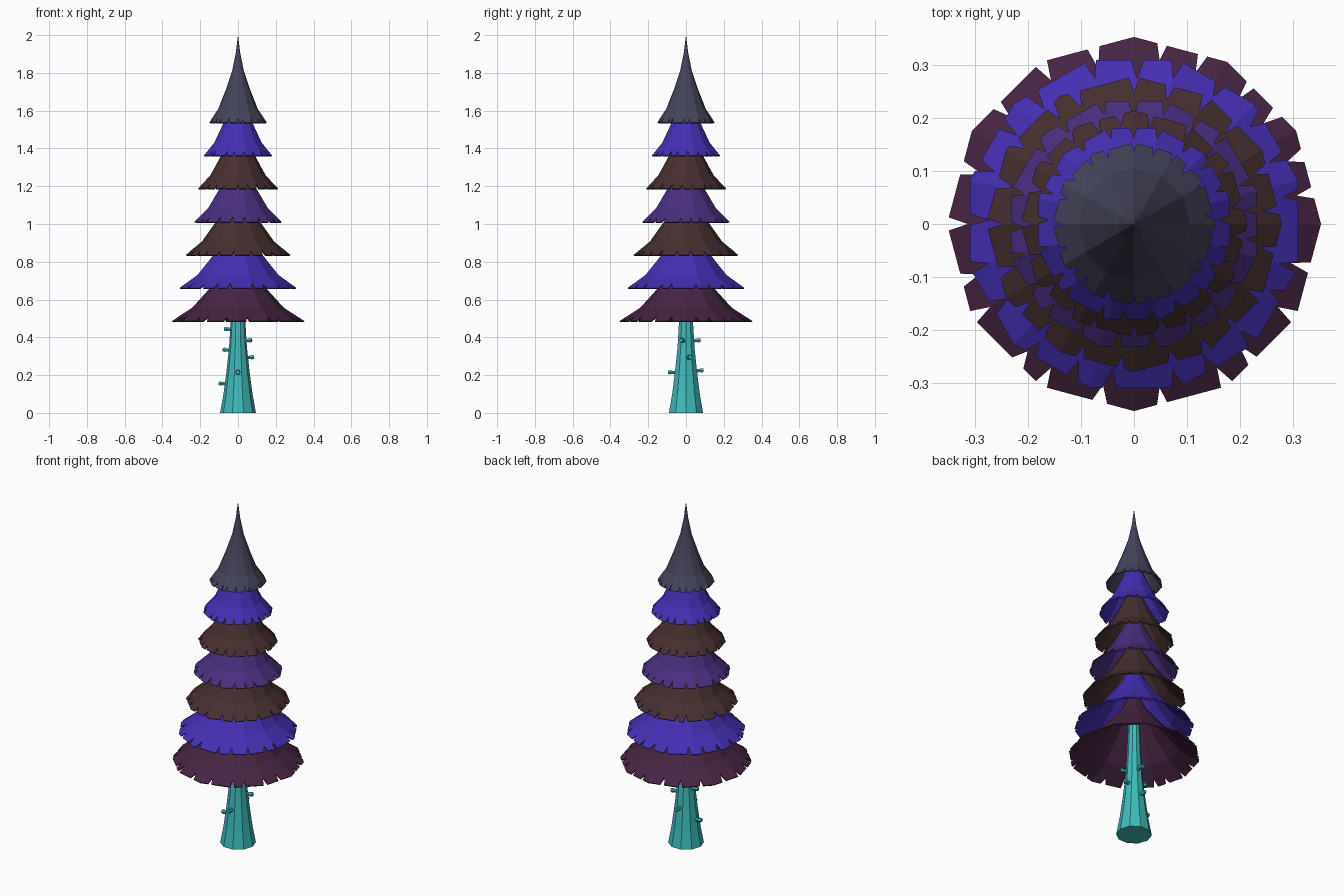
import bpy, bmesh, math, random
from mathutils import Vector

random.seed(7)
if "Cube" in bpy.data.objects:
    bpy.data.objects.remove(bpy.data.objects["Cube"])


def material(name, rgb):
    m = bpy.data.materials.new(name)
    m.use_nodes = True
    m.diffuse_color = (*rgb, 1)
    bsdf = next(n for n in m.node_tree.nodes if n.type == 'BSDF_PRINCIPLED')
    bsdf.inputs["Base Color"].default_value = (*rgb, 1)
    return m


plum = material("plum", (0.062, 0.018, 0.056))
blue = material("violet_blue", (0.060, 0.028, 0.45))
brown = material("dark_brown", (0.062, 0.028, 0.029))
purple = material("purple", (0.066, 0.028, 0.21))
slate = material("slate", (0.058, 0.058, 0.105))
teal = material("teal", (0.05, 0.50, 0.50))


def finish(name, bm, mat):
    bmesh.ops.recalc_face_normals(bm, faces=bm.faces)
    me = bpy.data.meshes.new(name)
    bm.to_mesh(me)
    bm.free()
    me.materials.append(mat)
    ob = bpy.data.objects.new(name, me)
    bpy.context.collection.objects.link(ob)
    return ob


def ring(bm, sides, radius, z, turn=0.0):
    step = math.tau / sides
    return [bm.verts.new((radius * math.cos(i * step + turn),
                          radius * math.sin(i * step + turn), z)) for i in range(sides)]


def bridge(bm, low, high):
    n = len(low)
    for i in range(n):
        j = (i + 1) % n
        bm.faces.new((low[i], low[j], high[j], high[i]))


# Bell-shaped skirt: (share of rim radius, height above rim)
BELL = [(1, 0), (0.69, 0.07), (0.42, 0.175), (0.2, 0.275), (0.08, 0.365)]
SIDES = 12


def skirt(name, radius, z, turn, notches, mat):
    """Twelve-sided bell with V notches torn out of the rim; notches are in side units."""
    bm = bmesh.new()
    rings = [ring(bm, SIDES, radius * s, z + h, turn) for s, h in BELL]
    rim, above = rings[0], rings[1]
    corners = {round(t) % SIDES for t in notches if abs(t - round(t)) < 0.13}
    half = 0.07
    depth = 0.36
    # Slide notched corners up their ridge
    flat = [v.co.copy() for v in rim]
    for c in corners:
        rim[c].co = flat[c].lerp(above[c].co, depth)
    for k in range(SIDES):
        j = (k + 1) % SIDES
        point = lambda u, f: bm.verts.new(
            flat[k].lerp(flat[j], u).lerp(above[k].co.lerp(above[j].co, u), f))
        chain = [rim[k]]
        if k in corners:
            chain.append(point(half, 0))
        for u in sorted(t - k for t in notches if 0.13 <= t - k <= 0.87):
            w = half * random.uniform(0.7, 1.2)
            chain += [point(u - w, 0), point(u, depth * random.uniform(0.75, 1.1)),
                      point(u + w, 0)]
        if j in corners:
            chain.append(point(1 - half, 0))
        bm.faces.new(chain + [rim[j], above[j], above[k]])
    for low, high in zip(rings[1:], rings[2:]):
        bridge(bm, low, high)
    tip = bm.verts.new((0, 0, z + 0.463))
    for i in range(SIDES):
        bm.faces.new((rings[-1][i], rings[-1][(i + 1) % SIDES], tip))
    ob = finish(name, bm, mat)
    shell = ob.modifiers.new("thickness", 'SOLIDIFY')
    shell.thickness = 0.007
    shell.offset = -1


# Foliage tiers, bottom to top, turned half a side on every second one
TIERS = [(0.352, plum), (0.32, blue), (0.278, brown), (0.24, purple),
         (0.213, brown), (0.187, blue), (0.153, slate)]
BOTTOM_NOTCHES = [10, 22, 38, 50, 68, 81, 103, 120, 139, 162, 180, 198,
                  212, 230, 240, 259, 279, 300, 311, 330, 346]
for i, (radius, mat) in enumerate(TIERS):
    if i == 0:
        notches = [a / 30 for a in BOTTOM_NOTCHES]
    else:
        notches = [(n + 0.5 + random.uniform(-0.22, 0.22)) * SIDES / 21 for n in range(21)]
    skirt(f"foliage_tier_{i + 1}", radius, 0.486 + 0.1752 * i,
          (i % 2) * math.pi / SIDES, notches, mat)

# Flared trunk
TRUNK = [(0.095, 0), (0.077, 0.1), (0.061, 0.22), (0.047, 0.35), (0.038, 0.5), (0.028, 0.75)]
bm = bmesh.new()
rings = [ring(bm, 10, r, z) for r, z in TRUNK]
for low, high in zip(rings, rings[1:]):
    bridge(bm, low, high)
bm.faces.new(rings[0])
bm.faces.new(rings[-1])
finish("trunk", bm, teal)


def trunk_radius(z):
    for (r0, z0), (r1, z1) in zip(TRUNK, TRUNK[1:]):
        if z <= z1:
            return r0 + (r1 - r0) * (z - z0) / (z1 - z0)


# Broken twig stubs with a slightly swollen end: (direction in degrees, height)
STUBS = [(180, 0.15), (178, 0.33), (182, 0.44), (-20, 0.38), (15, 0.29),
         (270, 0.21), (90, 0.22), (80, 0.38)]
for n, (angle, z) in enumerate(STUBS):
    a = math.radians(angle)
    out = Vector((math.cos(a), math.sin(a), 0.06)).normalized()
    spin = out.to_track_quat('Z', 'Y')
    root = Vector((0, 0, z)) + out * (trunk_radius(z) - 0.012)
    bm = bmesh.new()
    loops = [ring(bm, 6, r, h) for r, h in
             [(0.013, 0), (0.009, 0.022), (0.013, 0.034), (0.010, 0.044)]]
    for low, high in zip(loops, loops[1:]):
        bridge(bm, low, high)
    bm.faces.new(loops[0])
    bm.faces.new(loops[-1])
    for v in bm.verts:
        v.co = root + spin @ v.co
    finish(f"twig_stub_{n + 1}", bm, teal)
